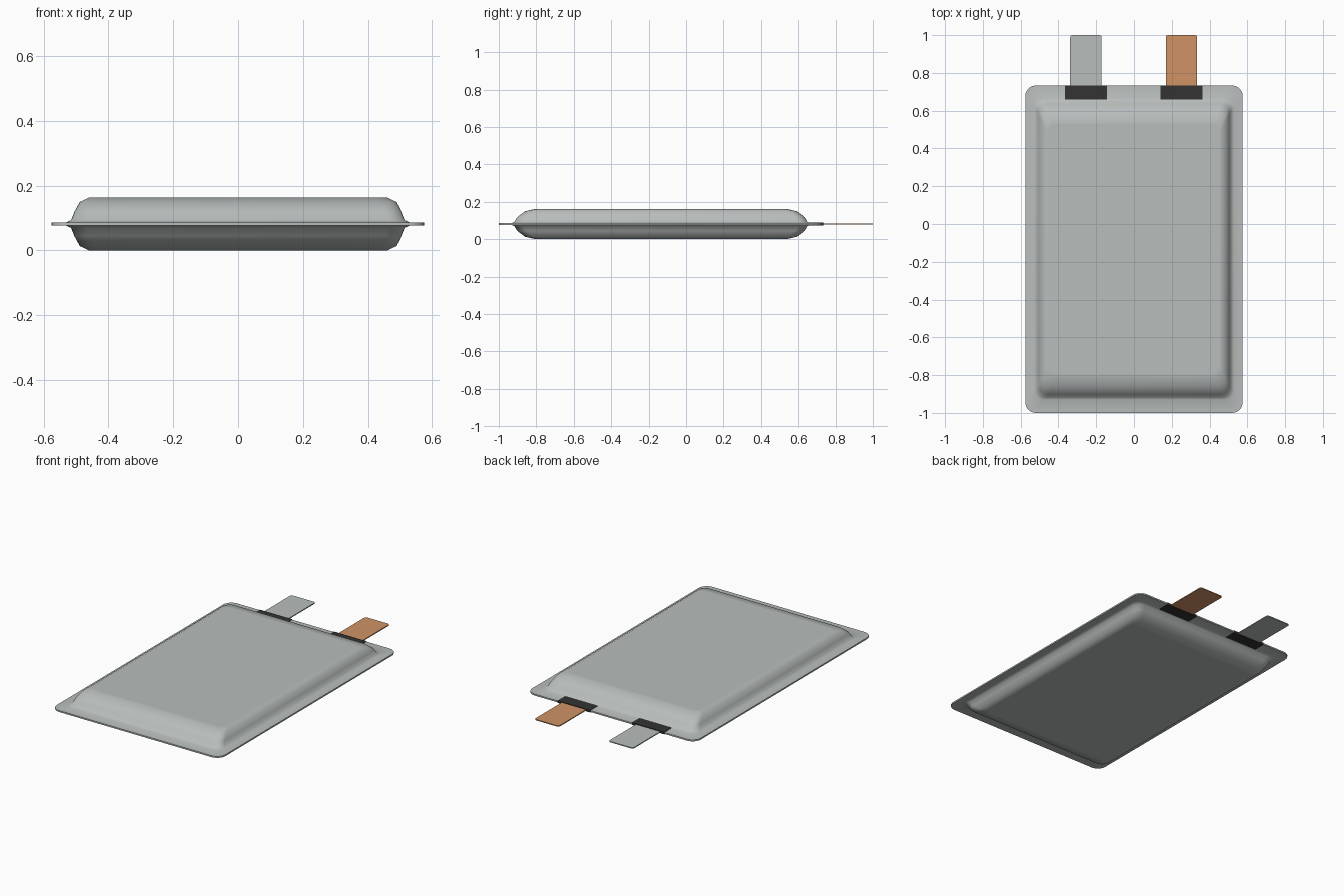
import bpy, bmesh, math

cube = bpy.data.objects.get("Cube")
if cube:
    bpy.data.objects.remove(cube, do_unlink=True)

MID_Z = 0.0815      # height of the seal plane
BODY_Y = -0.1335    # centre of the pouch along its length


def material(name, rgb, rough=0.5):
    m = bpy.data.materials.new(name)
    m.use_nodes = True
    m.diffuse_color = (*rgb, 1)
    bsdf = m.node_tree.nodes["Principled BSDF"]
    bsdf.inputs["Base Color"].default_value = (*rgb, 1)
    bsdf.inputs["Roughness"].default_value = rough
    return m


foil = material("silver foil", (0.48, 0.51, 0.505))
copper = material("copper", (0.63, 0.29, 0.13))
black = material("black sealant", (0.033, 0.033, 0.034))


def outline(hx, hy, r, steps=6):
    """Points of a rounded rectangle, counter-clockwise."""
    points = []
    for k, (sx, sy) in enumerate([(1, 1), (-1, 1), (-1, -1), (1, -1)]):
        for i in range(steps + 1):
            a = math.pi / 2 * (k + i / steps)
            points.append((sx * (hx - r) + r * math.cos(a),
                           sy * (hy - r) + r * math.sin(a)))
    return points


def loft(name, rings, centre, mat):
    """Skin rounded rectangles (half x, half y, radius, height), mirrored below."""
    full = [(x, y, r, -z) for x, y, r, z in reversed(rings)] + rings
    bm = bmesh.new()
    loops = [[bm.verts.new((x, y, z)) for x, y in outline(hx, hy, r)]
             for hx, hy, r, z in full]
    for low, high in zip(loops, loops[1:]):
        for i in range(len(low)):
            j = (i + 1) % len(low)
            bm.faces.new((low[i], low[j], high[j], high[i]))
    bm.faces.new(loops[0][::-1])
    bm.faces.new(loops[-1])
    bmesh.ops.recalc_face_normals(bm, faces=bm.faces)
    mesh = bpy.data.meshes.new(name)
    bm.to_mesh(mesh)
    bm.free()
    mesh.materials.append(mat)
    obj = bpy.data.objects.new(name, mesh)
    obj.location = (*centre, MID_Z)
    bpy.context.collection.objects.link(obj)
    bpy.ops.object.select_all(action='DESELECT')
    obj.select_set(True)
    bpy.context.view_layer.objects.active = obj
    bpy.ops.object.shade_smooth_by_angle(angle=math.radians(50))
    return obj


# Pouch: flat sealed rim rising into a cushion on both sides
loft("pouch", [
    (0.575, 0.8665, 0.055, 0.0045),
    (0.530, 0.797, 0.050, 0.0050),
    (0.515, 0.783, 0.050, 0.0120),
    (0.505, 0.768, 0.050, 0.0370),
    (0.488, 0.727, 0.048, 0.0680),
    (0.460, 0.668, 0.040, 0.0815),
    (0.452, 0.660, 0.036, 0.0815),
], (0, BODY_Y), foil)

# Terminals: a thin tab with a sealing strip where it leaves the rim
for side, x, mat in (("right", -0.2545, foil), ("left", 0.2515, copper)):
    loft(side + "_tab", [(0.083, 0.170, 0.012, 0.003)], (x, 0.83), mat)
    loft(side + "_seal_strip", [(0.111, 0.039, 0.001, 0.007)], (x, 0.695), black)
